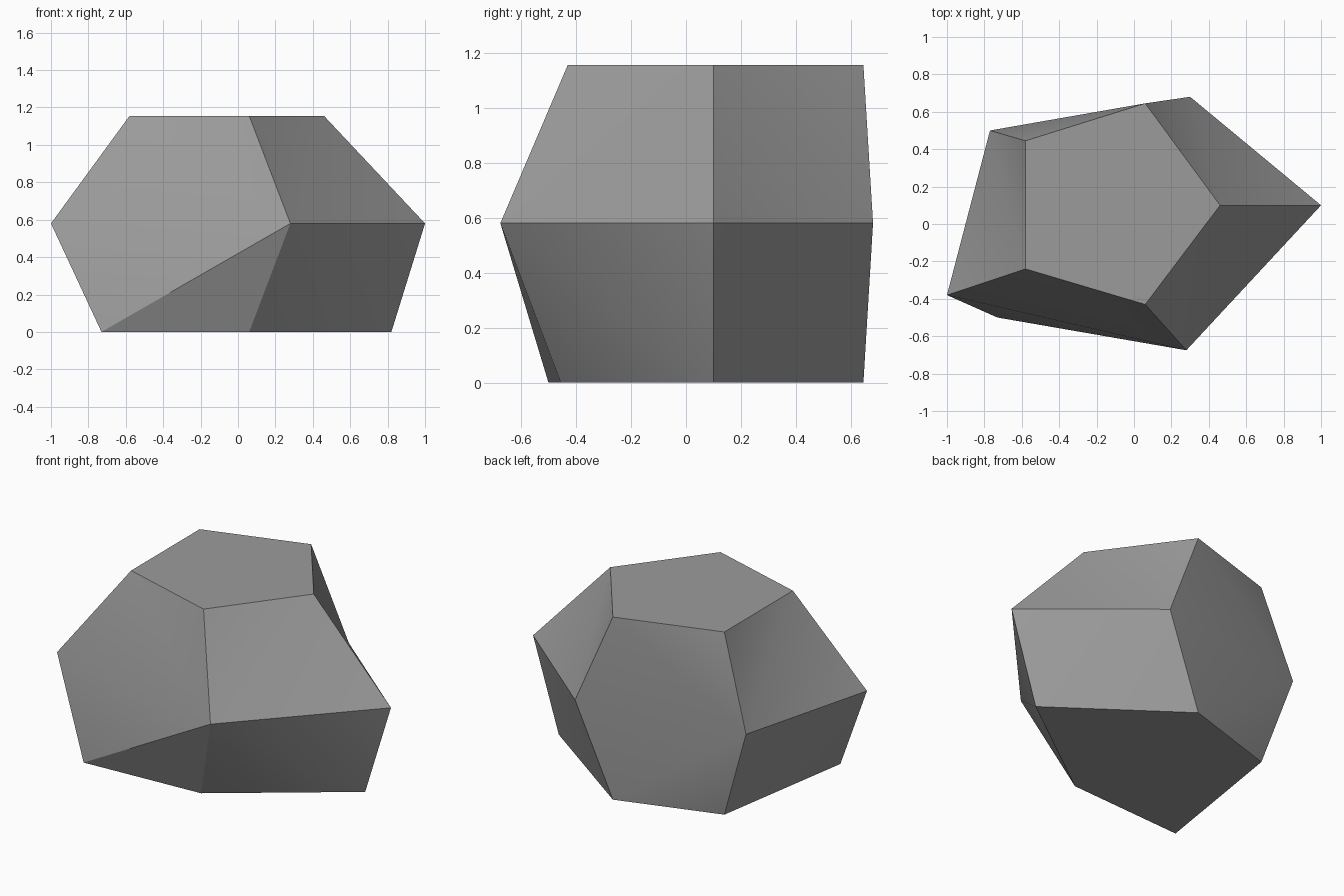
import bpy
import bmesh
import math

cube = bpy.data.objects.get("Cube")
if cube:
    bpy.data.objects.remove(cube, do_unlink=True)

# Stone colour
stone = bpy.data.materials.new("stone grey")
stone.use_nodes = True
grey = (0.33, 0.33, 0.33, 1)
stone.diffuse_color = grey
stone.node_tree.nodes["Principled BSDF"].inputs["Base Color"].default_value = grey

# Five-sided rings of the boulder: foot, waist and crown
RINGS = [
    (0.0, [(-0.73, -0.50), (0.06, -0.455), (0.82, 0.10), (0.06, 0.645), (-0.58, 0.445)]),
    (0.58, [(-1.0, -0.38), (0.28, -0.675), (1.0, 0.10), (0.30, 0.68), (-0.77, 0.50)]),
    (1.155, [(-0.58, -0.24), (0.06, -0.43), (0.46, 0.10), (0.06, 0.645), (-0.58, 0.445)]),
]

bm = bmesh.new()
rings = [[bm.verts.new((x, y, z)) for x, y in points] for z, points in RINGS]

# Facets between neighbouring rings
for low, high in zip(rings, rings[1:]):
    for i in range(len(low)):
        j = (i + 1) % len(low)
        bm.faces.new((low[i], low[j], high[j], high[i]))
bmesh.ops.triangulate(bm, faces=bm.faces[:], quad_method="SHORT_EDGE")

# Flat underside and crown
bm.faces.new(rings[0][::-1])
bm.faces.new(rings[-1])
bmesh.ops.recalc_face_normals(bm, faces=bm.faces[:])

mesh = bpy.data.meshes.new("boulder")
bm.to_mesh(mesh)
bm.free()
mesh.materials.append(stone)
boulder = bpy.data.objects.new("boulder", mesh)
bpy.context.collection.objects.link(boulder)

# Soften only the shallow creases
bpy.ops.object.select_all(action="DESELECT")
boulder.select_set(True)
bpy.context.view_layer.objects.active = boulder
bpy.ops.object.shade_smooth_by_angle(angle=math.radians(30))
